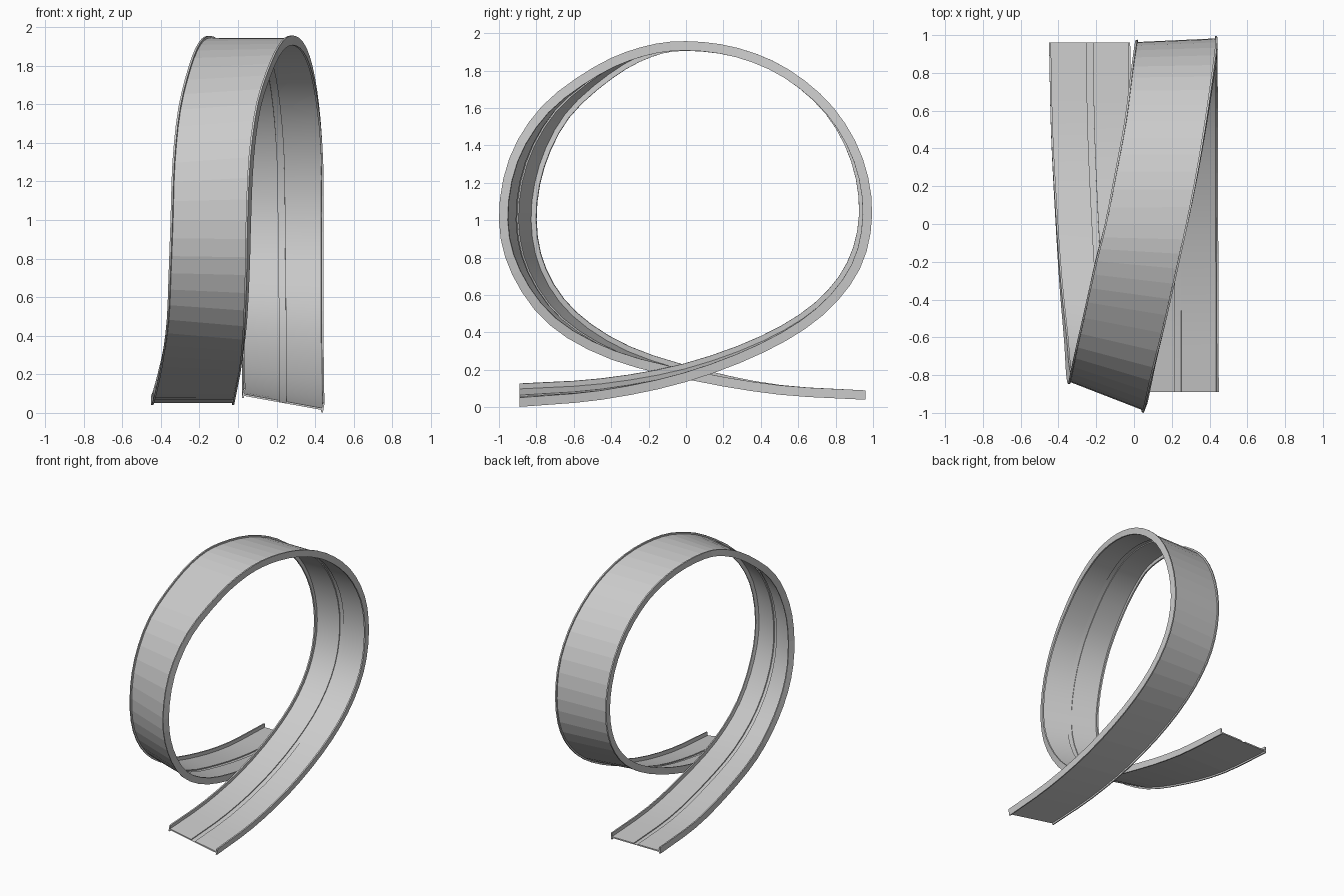
import bpy, bmesh
from mathutils import Vector

if "Cube" in bpy.data.objects:
    bpy.data.objects.remove(bpy.data.objects["Cube"])

# Control points of the track's two outer edges, from the front end round to the back end
RIGHT = [(.44, -.89, .002), (.44, -.45, .04), (.44, 0, .135), (.44, .42, .295), (.44, .73, .49),
         (.44, .93, .74), (.44, .995, 1.03), (.44, .945, 1.33), (.42, .79, 1.6), (.385, .55, 1.805),
         (.34, .28, 1.92), (.285, 0, 1.957), (.232, -.24, 1.925),
         (.175, -.49, 1.82), (.105, -.77, 1.61), (.065, -.945, 1.33), (.05, -1, 1.0),
         (.045, -.93, .71), (.035, -.73, .44), (.02, -.40, .255), (.0, .05, .14),
         (-.015, .5, .067), (-.02, .96, .04)]
LEFT = [(.02, -.89, .078), (.02, -.45, .105), (.02, 0, .185), (.02, .42, .335), (.02, .72, .52),
        (.015, .905, .75), (.01, .975, 1.03), (0, .93, 1.33), (-.02, .785, 1.6), (-.05, .55, 1.805),
        (-.1, .28, 1.92), (-.155, 0, 1.955), (-.205, -.20, 1.92),
        (-.255, -.42, 1.80), (-.31, -.66, 1.58), (-.34, -.80, 1.3), (-.35, -.845, 1.0),
        (-.36, -.79, .72), (-.37, -.62, .475), (-.395, -.32, .28), (-.42, .09, .15),
        (-.44, .5, .069), (-.45, .96, .04)]
STEPS = 3

# Cross-section: (fraction across from left to right, height towards inside of loop)
T = .024
PROFILE = [(0, 0), (T, 0), (T, .012), (1 - T, .012), (1 - T, 0), (1, 0), (1, .05), (1 - T, .05),
           (1 - T, .022), (.54, .022), (.54, .014), (.46, .014), (.46, .022), (T, .022),
           (T, .05), (0, .05)]
FLOOR_SIDES = (8, 10, 12)   # inner running surface and groove bottom, shaded smooth


def smooth_path(points):
    """Catmull-Rom curve through the points."""
    p = [Vector(q) for q in points]
    p = [2 * p[0] - p[1]] + p + [2 * p[-1] - p[-2]]
    out = []
    for i in range(1, len(p) - 2):
        a, b, c, d = p[i - 1:i + 3]
        for k in range(STEPS):
            t = k / STEPS
            out.append(.5 * (2 * b + (c - a) * t + (2 * a - 5 * b + 4 * c - d) * t ** 2
                             + (3 * b - a - 3 * c + d) * t ** 3))
    return out + [p[-2]]


left, right = smooth_path(LEFT), smooth_path(RIGHT)
n = len(left)
bm = bmesh.new()

# Place the cross-section along the loop
rings = []
for i in range(n):
    a, b = max(i - 1, 0), min(i + 1, n - 1)
    tangent = (left[b] + right[b]) - (left[a] + right[a])
    across = right[i] - left[i]
    if i in (0, n - 1):
        tangent = Vector((0, 1, 0))
    inward = across.cross(tangent).normalized()
    rings.append([bm.verts.new(left[i] + across * u + inward * h) for u, h in PROFILE])

# Skin between sections and cap both ends
m = len(PROFILE)
for r0, r1 in zip(rings, rings[1:]):
    for j in range(m):
        k = (j + 1) % m
        face = bm.faces.new((r0[j], r0[k], r1[k], r1[j]))
        face.smooth = j in FLOOR_SIDES
bm.faces.new(rings[0])
bm.faces.new(rings[-1][::-1])
bmesh.ops.recalc_face_normals(bm, faces=bm.faces)

mesh = bpy.data.meshes.new("loop_track")
bm.to_mesh(mesh)
bm.free()
bpy.context.collection.objects.link(bpy.data.objects.new("loop_track", mesh))
